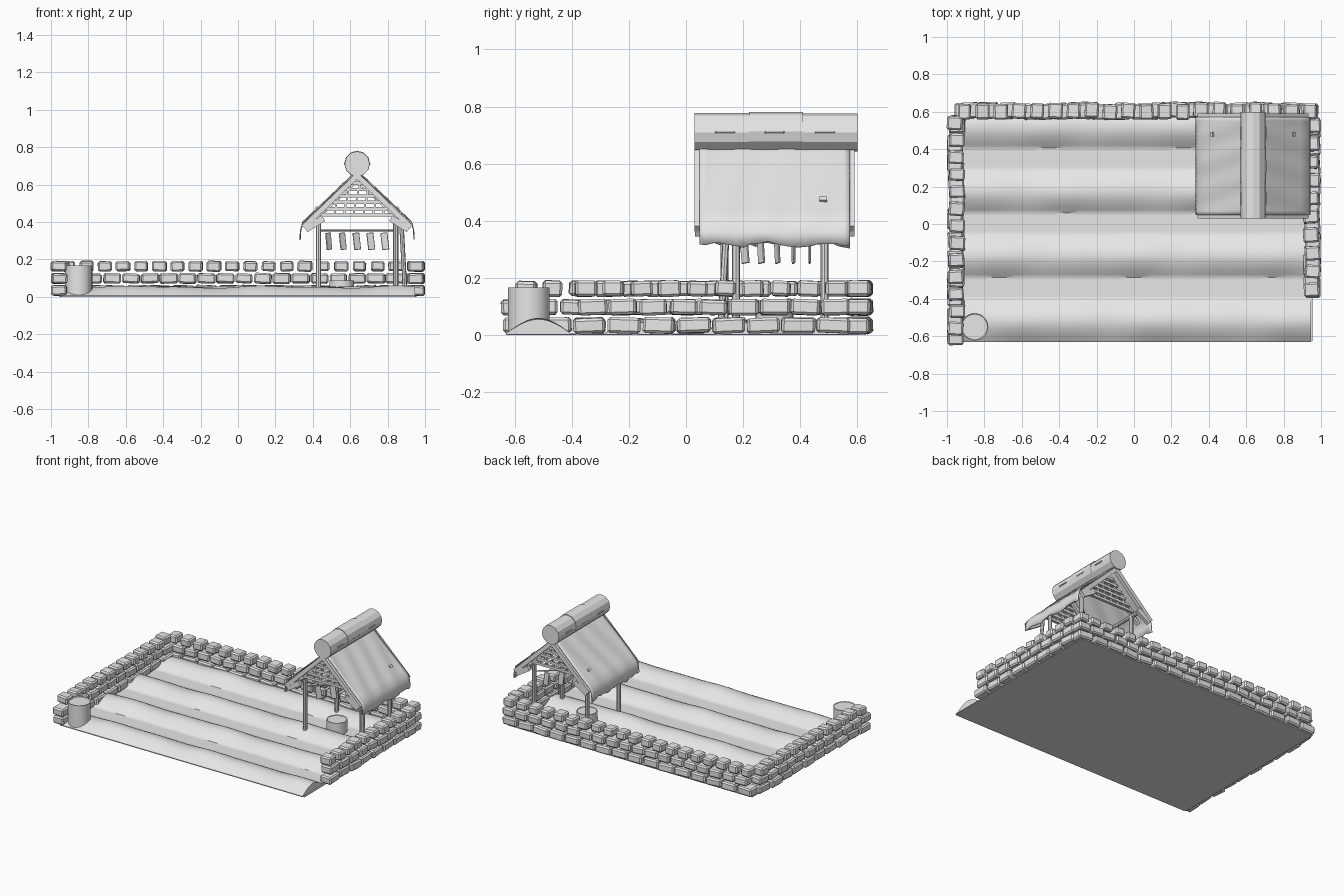
import bpy, bmesh, random
from math import sin, cos, pi, radians
from mathutils import Vector, Matrix, Euler

random.seed(4)
if "Cube" in bpy.data.objects:
    bpy.data.objects.remove(bpy.data.objects["Cube"], do_unlink=True)

grey = bpy.data.materials.new("light_grey")
grey.use_nodes = True
grey.diffuse_color = (0.8, 0.8, 0.8, 1)
grey.node_tree.nodes["Principled BSDF"].inputs["Base Color"].default_value = (0.8, 0.8, 0.8, 1)


def finish(name, bm, smooth=False):
    bmesh.ops.recalc_face_normals(bm, faces=bm.faces)
    mesh = bpy.data.meshes.new(name)
    bm.to_mesh(mesh)
    bm.free()
    mesh.materials.append(grey)
    obj = bpy.data.objects.new(name, mesh)
    bpy.context.collection.objects.link(obj)
    if smooth:
        bpy.ops.object.select_all(action='DESELECT')
        obj.select_set(True)
        bpy.context.view_layer.objects.active = obj
        bpy.ops.object.shade_smooth_by_angle(angle=radians(35))
    return obj


def box(bm, centre, size, rot=(0, 0, 0), bevel=0):
    matrix = Matrix.LocRotScale(Vector(centre), Euler(rot), Vector(size))
    verts = bmesh.ops.create_cube(bm, size=1, matrix=matrix)["verts"]
    if bevel:
        edges = list({e for v in verts for e in v.link_edges})
        bmesh.ops.bevel(bm, geom=edges, offset=bevel, segments=1, affect='EDGES')


def rod(bm, a, b, r, sides=8):
    a, b = Vector(a), Vector(b)
    d = b - a
    rot = d.to_track_quat('Z', 'Y')
    bmesh.ops.create_cone(bm, cap_ends=True, segments=sides, radius1=r, radius2=r, depth=d.length,
                          matrix=Matrix.LocRotScale((a + b) / 2, rot, None))


def beam(bm, a, b, width, depth):
    # Square beam in an x-z plane, depth along y
    a, b = Vector(a), Vector(b)
    d = b - a
    angle = Vector((1, 0)).angle_signed(Vector((d.x, d.z)))
    box(bm, (a + b) / 2, (d.length, depth, width), (0, angle, 0))


# Ploughed field: four soft ridges with flat furrows between
def furrow(x, y):
    t = (y + 0.63) % 0.345
    wide = 0.228
    if t > wide:
        return 0.006
    row = int((y + 0.63) / 0.345)
    swell = 1 + 0.1 * sin(9 * x + row * 2) + 0.06 * sin(17 * x + row)
    return 0.006 + 0.047 * sin(pi * t / wide) * swell


bm = bmesh.new()
bmesh.ops.create_grid(bm, x_segments=50, y_segments=84, size=1)
for v in bm.verts:
    v.co.x *= 0.945
    v.co.y *= 0.63
    v.co.z = furrow(v.co.x, min(v.co.y, 0.629))
rim = [e for e in bm.edges if e.is_boundary]
skirt = bmesh.ops.extrude_edge_only(bm, edges=rim)["geom"]
for v in skirt:
    if isinstance(v, bmesh.types.BMVert):
        v.co.z = 0
bmesh.ops.contextual_create(bm, geom=[e for e in bm.edges if e.is_boundary])
finish("ploughed_field", bm, True)

bm = bmesh.new()
box(bm, (0, 0, 0.002), (1.91, 1.25, 0.004))
finish("ground_sheet", bm)


# Dry stone walls in three courses, the top one spaced apart
def wall(name, start, end, along_x, line, shifts):
    bm = bmesh.new()
    courses = ((0.034, 0.122, 0.116), (0.098, 0.103, 0.097), (0.163, 0.095, 0.074))
    for (z, pitch, length), shift in zip(courses, shifts):
        count = round((end - start - shift) / pitch)
        step = (end - start - shift) / count
        for i in range(count):
            p = start + shift + step * (i + 0.5)
            side = line + random.uniform(-0.007, 0.007)
            long = (length + random.uniform(-0.008, 0.004)) * step / pitch
            size = (long, 0.083, 0.054 + random.uniform(-0.003, 0.003))
            yaw = random.uniform(-0.07, 0.07) + (0 if along_x else pi / 2)
            centre = (p, side, z) if along_x else (side, p, z)
            box(bm, centre, size, (random.uniform(-.05, .05), random.uniform(-.05, .05), yaw), 0.009)
    finish(name, bm)


wall("left_end_wall", 0 - 0.645, 0.585, False, -0.952, (0, -0.005, 0.04))
wall("right_end_wall", -0.4, 0.575, False, 0.952, (0, 0.02, 0))
wall("back_wall", -0.965, 0.99, True, 0.605, (0, 0.04, 0.01))


# Barrel and bucket with a shallow recessed top
def tub(name, x, y, r, top):
    bm = bmesh.new()
    rod(bm, (x, y, 0.004), (x, y, top), r, 28)
    lid = max(bm.faces, key=lambda f: f.calc_center_median().z)
    bmesh.ops.inset_region(bm, faces=[lid], thickness=0.005)
    for v in lid.verts:
        v.co.z -= 0.004
    finish(name, bm, True)


tub("barrel", -0.852, -0.55, 0.073, 0.167)
tub("bucket", 0.555, 0.31, 0.066, 0.088)

# Shelter posts, leaning pole and tie rails
MID, RIDGE = 0.637, 0.66
bm = bmesh.new()
for x, y in ((0.43, 0.135), (0.43, 0.485), (0.843, 0.175), (0.843, 0.485)):
    rod(bm, (x, y, 0.003), (x, y, 0.43), 0.014)
rod(bm, (0.895, 0.12, 0.003), (0.872, 0.145, 0.42), 0.012)
finish("shelter_posts", bm, True)

bm = bmesh.new()
for x in (0.43, 0.843):
    rod(bm, (x, 0.05, 0.42), (x, 0.57, 0.42), 0.013)
rod(bm, (0.43, 0.135, 0.355), (0.843, 0.485, 0.355), 0.005, 6)
finish("shelter_rails", bm, True)

# Rafters on both gable ends, with flared eave blocks
bm = bmesh.new()
for side in (-1, 1):
    for y in (0.042, 0.578):
        beam(bm, (MID, y, RIDGE - 0.012), (MID + side * 0.287, y, 0.372), 0.028, 0.024)
        beam(bm, (MID + side * 0.275, y, 0.36), (MID + side * 0.18, y, 0.42), 0.035, 0.022)
    for y in (0.13, 0.49):
        beam(bm, (MID, y, RIDGE - 0.035), (MID + side * 0.26, y, 0.38), 0.022, 0.02)
finish("rafters", bm)

# Gable lattices: slats with staggered short uprights
bm = bmesh.new()
for y in (0.11, 0.515):
    for row in range(6):
        z = 0.437 + row * 0.034
        half = (RIDGE - 0.02 - z) * 0.97
        box(bm, (MID, y, z), (2 * half, 0.02, 0.017))
        x = -half + 0.025 + 0.025 * (row % 2)
        while x < half - 0.025:
            box(bm, (MID + x, y, z + 0.017), (0.01, 0.016, 0.02))
            x += 0.052
finish("gable_lattice", bm)

# Roof sheets: gently rippled slopes with a ragged hanging hem
for side, name in ((1, "left_roof_sheet"), (-1, "right_roof_sheet")):
    bm = bmesh.new()
    profile = [(0.29 * t / 8, RIDGE + 0.012 - 0.275 * t / 8) for t in range(9)]
    profile += [(0.301, 0.36), (0.305, 0.315)]
    rows = []
    for j in range(25):
        y = 0.048 + 0.525 * j / 24
        row = []
        for k, (x, z) in enumerate(profile):
            ripple = 0.004 * sin(j * 0.9 + k * 0.5 + side) * (0 < k < 9)
            hem = random.uniform(-0.006, 0.008) + 0.006 * sin(j * 0.7) if k == 10 else 0
            row.append(bm.verts.new((MID + side * x, y, z + ripple + hem)))
        rows.append(row)
    for a, b in zip(rows, rows[1:]):
        for k in range(len(profile) - 1):
            bm.faces.new((a[k], a[k + 1], b[k + 1], b[k]))
    sheet = finish(name, bm, True)
    thick = sheet.modifiers.new("thickness", 'SOLIDIFY')
    thick.thickness = 0.006
    thick.offset = 0

# Ridge log: three slightly uneven bundles with flat side ties
bm = bmesh.new()
for i, (lift, r) in enumerate(((0, 0.067), (0.002, 0.069), (-0.001, 0.067))):
    y = 0.03 + i * 0.19
    rod(bm, (MID, y, 0.71 + lift), (MID, y + 0.19, 0.71 + lift), r, 12)
finish("ridge_log", bm)

bm = bmesh.new()
for side in (-1, 1):
    for y in (0.137, 0.31, 0.487):
        box(bm, (MID + side * 0.067, y, 0.71), (0.009, 0.07, 0.009), bevel=0.003)
    # Pegs through the roof
    box(bm, (MID + side * 0.217, 0.48, 0.474), (0.016, 0.026, 0.014), (0, side * pi / 4, 0))
finish("ties_and_pegs", bm)

# Strips hung to dry along the diagonal line
bm = bmesh.new()
for i in range(5):
    x, y = 0.485 + i * 0.075, 0.205 + i * 0.057
    box(bm, (x, y, 0.297), (0.038, 0.007, 0.092), (0, -0.12, 0.75 - 0.18 * i), 0.002)
finish("hanging_strips", bm)
